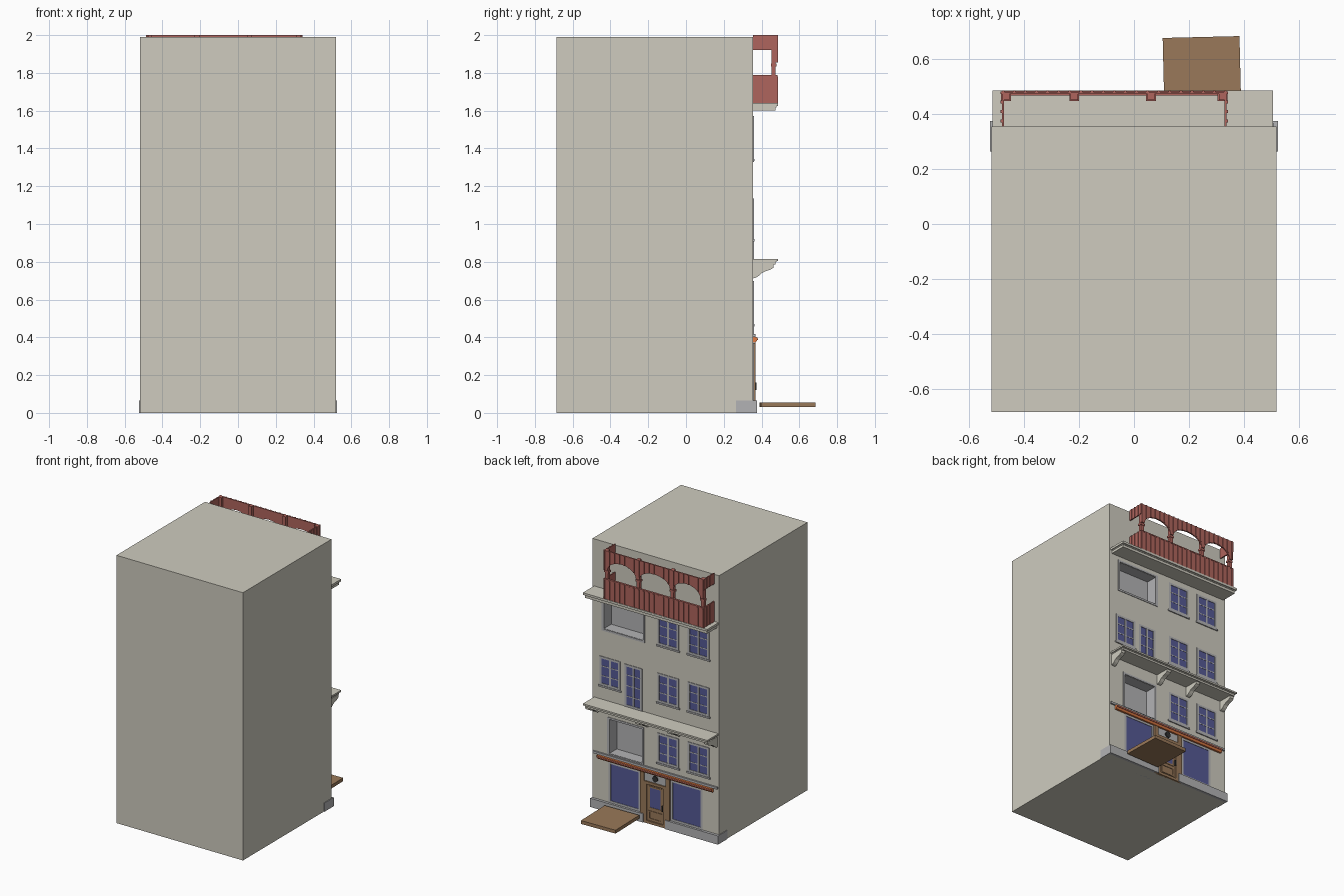
import bpy, bmesh, math
from mathutils import Matrix

if "Cube" in bpy.data.objects:
    bpy.data.objects.remove(bpy.data.objects["Cube"])

F = 0.355  # y of the street facade


def mat(name, rgb):
    m = bpy.data.materials.new(name)
    m.diffuse_color = (*rgb, 1)
    m.use_nodes = True
    m.node_tree.nodes["Principled BSDF"].inputs["Base Color"].default_value = m.diffuse_color
    return m


WALL = mat("plaster", (0.62, 0.60, 0.52))
STONE = mat("stone", (0.45, 0.45, 0.46))
RED = mat("red_wood", (0.43, 0.13, 0.11))
BROWN = mat("brown_wood", (0.32, 0.19, 0.10))
BLUE = mat("glass", (0.09, 0.10, 0.30))
ORANGE = mat("orange_cloth", (0.75, 0.20, 0.06))
DARK = mat("dark_metal", (0.03, 0.03, 0.03))


def finish(name, bm, m):
    bmesh.ops.recalc_face_normals(bm, faces=bm.faces)
    me = bpy.data.meshes.new(name)
    bm.to_mesh(me)
    bm.free()
    ob = bpy.data.objects.new(name, me)
    bpy.context.collection.objects.link(ob)
    if m:
        me.materials.append(m)
    return ob


def boxes(name, items, m):
    """One object from boxes given as (x0, x1, y0, y1, z0, z1)."""
    bm = bmesh.new()
    for x0, x1, y0, y1, z0, z1 in items:
        mx = Matrix.Translation(((x0 + x1) / 2, (y0 + y1) / 2, (z0 + z1) / 2))
        mx = mx @ Matrix.Diagonal((x1 - x0, y1 - y0, z1 - z0, 1))
        bmesh.ops.create_cube(bm, size=1, matrix=mx)
    return finish(name, bm, m)


def prism(name, pts, axis, a, b, m):
    """Extrude a profile: axis 'x' takes (y, z) points, axis 'y' takes (x, z)."""
    bm = bmesh.new()
    put = (lambda p, t: (t, *p)) if axis == 'x' else (lambda p, t: (p[0], t, p[1]))
    lo, hi = ([bm.verts.new(put(p, t)) for p in pts] for t in (a, b))
    bm.faces.new(lo)
    bm.faces.new(hi[::-1])
    n = len(pts)
    for i in range(n):
        j = (i + 1) % n
        bm.faces.new((lo[i], lo[j], hi[j], hi[i]))
    return finish(name, bm, m)


def border(x0, x1, z0, z1, w, y0, y1):
    return [(x0, x0 + w, y0, y1, z0, z1), (x1 - w, x1, y0, y1, z0, z1),
            (x0 + w, x1 - w, y0, y1, z0, z0 + w), (x0 + w, x1 - w, y0, y1, z1 - w, z1)]


def window(name, x0, x1, z0, z1, cols, rows, sill=True):
    boxes(name + "_glass", [(x0 + .01, x1 - .01, F - .005, F + .001, z0 + .01, z1 - .01)], BLUE)
    items = border(x0, x1, z0, z1, .016, F - .005, F + .004)
    for i in range(1, cols):
        c = x0 + (x1 - x0) * i / cols
        w = .007 if cols == 2 else .004
        items.append((c - w, c + w, F - .005, F + .003, z0 + .016, z1 - .016))
    for i in range(1, rows):
        c = z0 + (z1 - z0) * i / rows
        items.append((x0 + .016, x1 - .016, F - .005, F + .0025, c - .0035, c + .0035))
    if sill:
        items.append((x0 - .008, x1 + .008, F - .005, F + .008, z0 - .012, z0))
    boxes(name + "_frame", items, STONE)


# main block with two loggia recesses
body = boxes("building_body", [(-.52, .52, -.685, F, 0, 1.99)], WALL)
D = .09
LOGGIAS = [("lower_loggia", .11, .385, .425, .685), ("upper_loggia", .10, .43, 1.34, 1.56)]
cut = boxes("loggia_cutter", [(x0, x1, F - D, F + .1, z0, z1) for _, x0, x1, z0, z1 in LOGGIAS], None)
cut.hide_render = True
mod = body.modifiers.new("loggias", 'BOOLEAN')
mod.operation, mod.solver, mod.object = 'DIFFERENCE', 'EXACT', cut
bpy.context.view_layer.objects.active = body
bpy.ops.object.modifier_apply(modifier=mod.name)
bpy.data.objects.remove(cut)
for name, x0, x1, z0, z1 in LOGGIAS:
    boxes(name + "_lining", [(x0, x1, F - D, F - D + .004, z0, z1)]
          + border(x0, x1, z0, z1, .004, F - D, F), STONE)
    boxes(name + "_frame", border(x0 - .012, x1 + .012, z0 - .012, z1 + .012, .014, F - .005, F + .004), STONE)

# windows
for i, (x0, x1) in enumerate([(-.19, -.015), (-.44, -.265)]):
    for j, (z0, z1) in enumerate([(.47, .69), (.92, 1.135), (1.345, 1.56)]):
        window(f"window_{j}_{i}", x0, x1, z0, z1, 2, 3)
window("window_left", .29, .46, .92, 1.135, 2, 3)
window("balcony_door", .11, .255, .815, 1.13, 2, 4, False)

# shop front
for s, n in ((1, "left"), (-1, "right")):
    xs = sorted((s * .125, s * .385))
    window("shop_window_" + n, *xs, .065, .37, 1, 1, False)
    xs = sorted((s * .09, s * .525))
    boxes("plinth_" + n, [(*xs, .265, .375, 0, .065)], STONE)
    xs = sorted((s * .088, s * .122))
    boxes("door_pillar_" + n, [(*xs, F - .005, F + .013, 0, .37)], BROWN)
boxes("shop_door", [(-.088, .088, F - .005, F + .004, 0, .31)]
      + border(-.088, .088, 0, .31, .02, F, F + .013)
      + border(-.055, .055, .11, .28, .012, F, F + .008)
      + border(-.055, .055, .03, .095, .01, F, F + .008), BROWN)
boxes("shop_door_glass", [(-.045, .045, F, F + .0055, .12, .27)], BLUE)
boxes("door_handle", [(-.068, -.06, F, F + .018, .12, .16)], DARK)
boxes("door_lintel", [(-.088, .088, F - .005, F + .004, .31, .37)], STONE)
bm = bmesh.new()
bmesh.ops.create_cone(bm, cap_ends=True, segments=20, radius1=.022, radius2=.022, depth=.012,
                      matrix=Matrix.Translation((0, F + .005, .342)) @ Matrix.Rotation(math.pi / 2, 4, 'X'))
finish("round_lamp", bm, DARK)

# rolled awning and its trim
boxes("awning_trim", [(-.51, .51, F - .005, F + .012, .402, .418)], STONE)
prism("awning", [(F, .402), (F + .024, .400), (F + .024, .388), (F + .014, .372), (F, .372)],
      'x', -.475, .47, ORANGE)
boxes("awning_edge", [(-.475, .47, F + .02, F + .026, .386, .394)], RED)

# front board, slightly turned
board = boxes("front_board", [(-.14, .14, -.1445, .1445, .03, .055)], BROWN)
board.location = (.248, .537, 0)
board.rotation_euler.z = math.radians(1.4)

# balcony slab, cornice slab, brackets
for name, z0, z1 in (("balcony_slab", .785, .815), ("cornice_slab", 1.60, 1.64)):
    h = z1 - z0
    boxes(name, [(-.505, .497, F - .005, .475, z0, z0 + h * .45),
                 (-.508, .500, F - .005, .479, z0 + h * .45, z0 + h * .6),
                 (-.515, .507, F - .005, .487, z0 + h * .6, z1)], WALL)
curve = [(F, .79), (.465, .79), (.463, .768), (.445, .758), (.42, .75), (.40, .74),
         (.385, .725), (.37, .716), (F, .712)]
for i, x in enumerate((.485, .075, -.185, -.49)):
    prism(f"bracket_{i}", curve, 'x', x - .016, x + .016, WALL)

# timber gallery: parapet, arched upper panel, side panels, posts, battens
X0, X1, Y1 = -.482, .338, .482
POSTS = [-.467, -.218, .062, .322]


def arch(x):
    """Lower edge of the upper panel."""
    for a, b in zip(POSTS, POSTS[1:]):
        a, b = a + .013, b - .013
        if a <= x <= b:
            t = (2 * x - a - b) / (b - a)
            return 1.855 + .075 * math.sqrt(max(0, 1 - t * t))
    return 1.855


edge = [(X0, 1.855)]
for a, b in zip(POSTS, POSTS[1:]):
    a, b = a + .013, b - .013
    for k in range(13):
        x = (a + b) / 2 - (b - a) / 2 * math.cos(math.pi * k / 12)
        edge.append((x, arch(x)))
edge += [(X1, 1.855), (X1, 2.0), (X0, 2.0)]
prism("gallery_arches", edge, 'y', Y1 - .009, Y1, RED)
boxes("gallery_parapet", [(X0, X1, Y1 - .009, Y1, 1.64, 1.79),
                          (X0, X1, Y1 - .014, Y1 + .002, 1.782, 1.79)], RED)
boxes("gallery_sides", [(x, x + .008, F, Y1, z0, z1) for x in (X0, X1 - .008)
                        for z0, z1 in ((1.64, 1.79), (1.92, 2.0))], RED)
boxes("gallery_posts", [(x - .013, x + .013, .452, .475, 1.64, 2.0) for x in POSTS]
      + [(x - .018, x + .018, .449, .478, 1.835, 1.85) for x in POSTS], RED)
battens = []
for i in range(21):
    x = X0 + .005 + (X1 - X0 - .01) * i / 20
    top = max(arch(x - .005), arch(x + .005))
    battens += [(x - .005, x + .005, Y1, Y1 + .005, 1.64, 1.782),
                (x - .005, x + .005, Y1, Y1 + .005, top, 2.0)]
for x in (X0 - .004, X1):
    for y in (.375, .41, .445, .478):
        battens += [(x, x + .004, y - .005, y + .005, z0, z1)
                    for z0, z1 in ((1.64, 1.79), (1.92, 2.0))]
boxes("gallery_battens", battens, RED)
